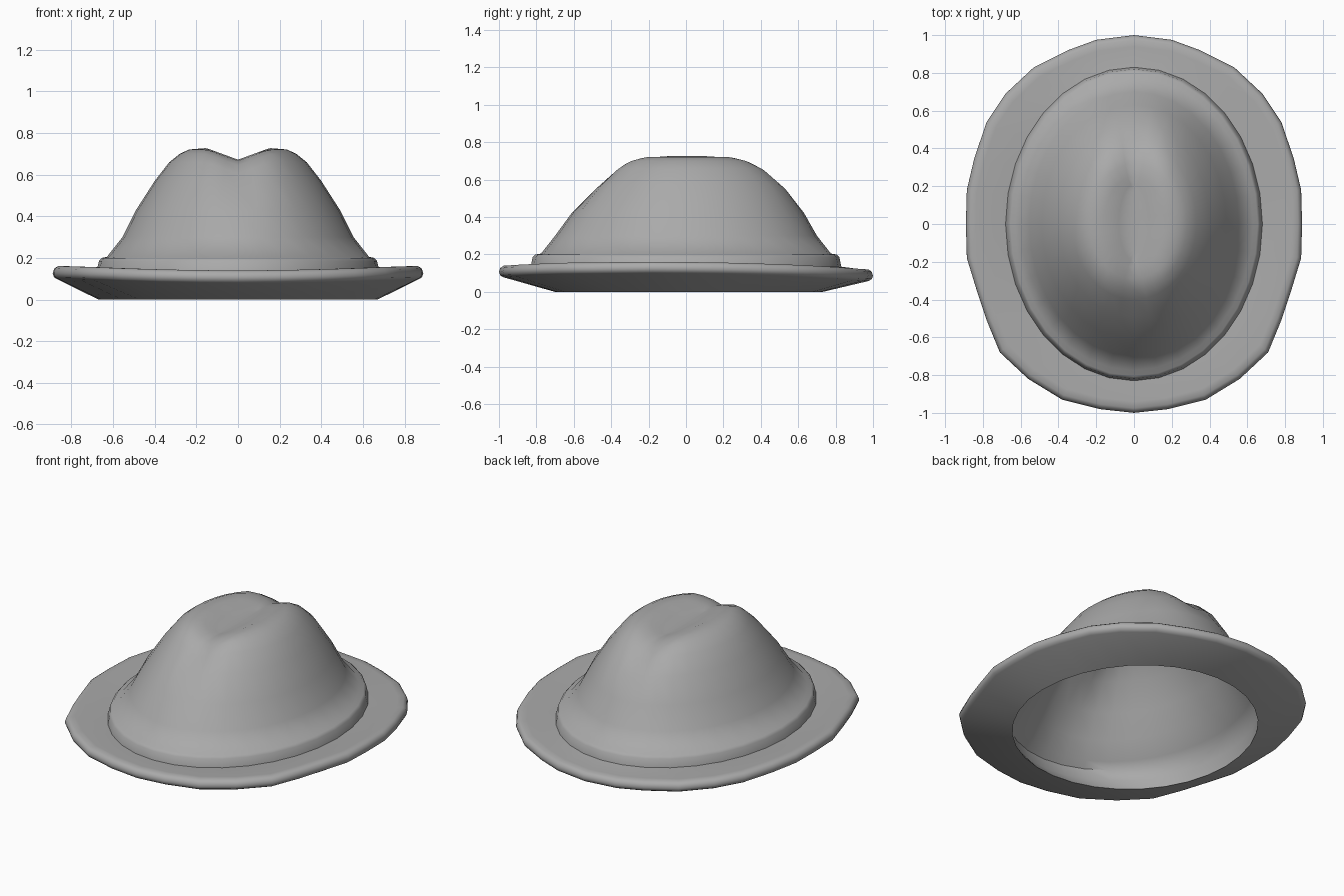
import bpy, bmesh, math

old = bpy.data.objects.get("Cube")
if old:
    bpy.data.objects.remove(old, do_unlink=True)

SEGMENTS = 32

# Half outline of the brim, from the back round to the front
OUTLINE = [(0, 1), (.2, .975), (.35, .92), (.53, .83), (.68, .69), (.78, .54),
           (.845, .35), (.885, .18), (.89, 0), (.885, -.18), (.83, -.36),
           (.78, -.51), (.71, -.68), (.56, -.82), (.38, -.93), (.18, -.98), (0, -1)]

# Crown levels: half width, front length, back length, height
CROWN = [(.63, .775, .775, .205), (.555, .70, .70, .30), (.49, .61, .63, .43),
         (.40, .49, .54, .57), (.33, .40, .45, .66), (.28, .35, .385, .70),
         (.235, .29, .32, .721), (.16, .23, .25, .727), (.08, .19, .21, .725),
         (0, .16, .18, .724)]


def brim_ring(scale, drop):
    """Ring that follows the wavy brim outline."""
    ring = []
    for i in range(SEGMENTS):
        x, y = OUTLINE[min(i, SEGMENTS - i)]
        if i > SEGMENTS // 2:
            x = -x
        z = .13 + .037 * x * x - .01 * y - drop
        ring.append((x * scale, y * scale, z))
    return ring


def oval_ring(width, front, back, z, dent=False):
    """Oval ring; the dent presses a crease along the crown."""
    ring = []
    for i in range(SEGMENTS):
        a = math.tau * i / SEGMENTS
        x = width * math.sin(a)
        y = (back if math.cos(a) > 0 else front) * math.cos(a)
        depth = 0
        if dent:
            depth = .055 * max(0, 1 - abs(x) / .15) * min(1, max(0, (z - .4) / .25))
        ring.append((x, y, z - depth))
    return ring


def loft(name, rings, material):
    bm = bmesh.new()
    loops = [[bm.verts.new(p) for p in ring] for ring in rings]
    for low, high in zip(loops, loops[1:]):
        for i in range(SEGMENTS):
            j = (i + 1) % SEGMENTS
            bm.faces.new((low[i], high[i], high[j], low[j]))
    # The first and last rings are creases that close on themselves
    bmesh.ops.remove_doubles(bm, verts=bm.verts, dist=.0005)
    for ends in (loops[0], loops[-1]):
        live = [v for v in ends if v.is_valid]
        right = sorted((v for v in live if v.co.x >= 0), key=lambda v: v.co.y)
        for v in right:
            v.co.x = 0
    bmesh.ops.remove_doubles(bm, verts=bm.verts, dist=.0005)
    bmesh.ops.recalc_face_normals(bm, faces=bm.faces)
    mesh = bpy.data.meshes.new(name)
    bm.to_mesh(mesh)
    bm.free()
    obj = bpy.data.objects.new(name, mesh)
    bpy.context.collection.objects.link(obj)
    mesh.materials.append(material)
    bpy.ops.object.select_all(action='DESELECT')
    obj.select_set(True)
    bpy.context.view_layer.objects.active = obj
    bpy.ops.object.shade_smooth_by_angle(angle=math.radians(50))
    return obj


felt = bpy.data.materials.new("grey felt")
felt.use_nodes = True
GREY = (.4, .4, .4, 1)
felt.diffuse_color = GREY
felt.node_tree.nodes["Principled BSDF"].inputs["Base Color"].default_value = GREY

# Lining of the crown, from its top down to the opening
rings = [oval_ring(max(0, w - .02), f - .02, b - .02, z - .02, True)
         for w, f, b, z in reversed(CROWN)]
rings += [oval_ring(.64, .79, .79, .15), oval_ring(.66, .77, .78, .08),
          oval_ring(.67, .70, .73, 0)]

# Underside, rolled edge and top of the brim
rings += [brim_ring(.975, .062), brim_ring(.993, .052), brim_ring(1, .033),
          brim_ring(.993, .012), brim_ring(.975, 0), brim_ring(.94, 0)]

# Raised band and outer crown
rings += [oval_ring(.68, .83, .83, .135), oval_ring(.668, .82, .82, .185),
          oval_ring(.655, .805, .805, .2)]
rings += [oval_ring(w, f, b, z, True) for w, f, b, z in CROWN]

loft("hat", rings, felt)
